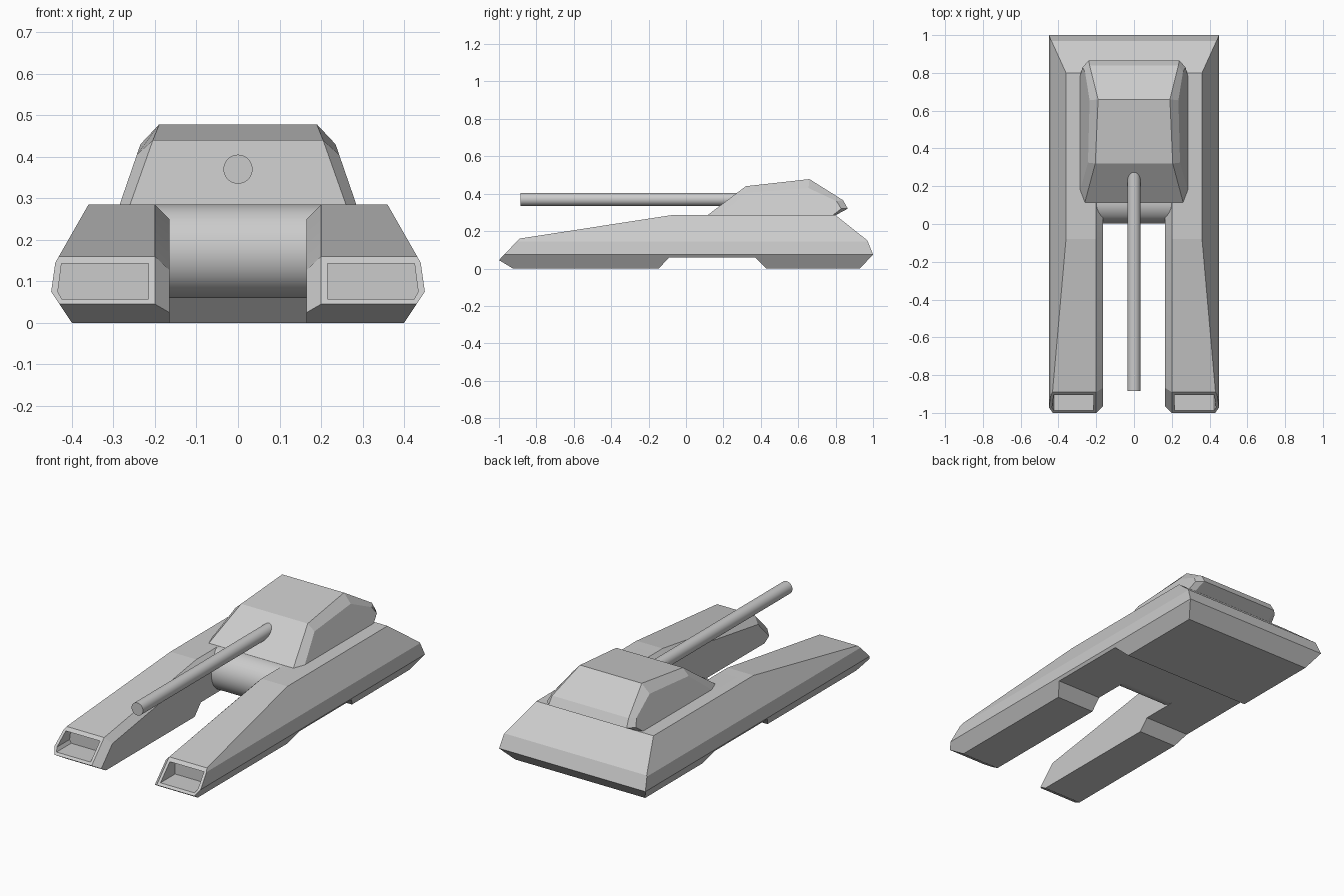
import bpy, bmesh
from math import sin, cos, pi, radians

if "Cube" in bpy.data.objects:
    bpy.data.objects.remove(bpy.data.objects["Cube"])


def loft(name, rings):
    """Closed solid skinned through rings with equal point counts."""
    bm = bmesh.new()
    vs = [[bm.verts.new(p) for p in r] for r in rings]
    n = len(rings[0])
    for a, b in zip(vs, vs[1:]):
        for i in range(n):
            j = (i + 1) % n
            bm.faces.new((a[i], a[j], b[j], b[i]))
    bm.faces.new(vs[0])
    bm.faces.new(vs[-1])
    bmesh.ops.recalc_face_normals(bm, faces=bm.faces)
    me = bpy.data.meshes.new(name)
    bm.to_mesh(me)
    bm.free()
    ob = bpy.data.objects.new(name, me)
    bpy.context.collection.objects.link(ob)
    return ob


def along_x(prof, x):
    return [(x, y, z) for y, z in prof]


def along_y(prof, y, s=1):
    return [(s * x, y, z) for x, z in prof]


def boolean(ob, tool, op):
    """Apply a boolean and remove the tool object."""
    m = ob.modifiers.new(op, 'BOOLEAN')
    m.operation, m.object, m.solver = op, tool, 'EXACT'
    dg = bpy.context.evaluated_depsgraph_get()
    me = bpy.data.meshes.new_from_object(ob.evaluated_get(dg))
    ob.modifiers.clear()
    ob.data = me
    bpy.data.objects.remove(tool)


def smooth(ob, deg):
    ob.data.shade_smooth()
    ob.data.set_sharp_from_angle(angle=radians(deg))


# Rear hull with a rounded front wall between the prongs
R, CY, CZ, N = 0.1125, 0.115, 0.1725, 32
arc = [(CY - R * sin(pi * i / N), CZ - R * cos(pi * i / N)) for i in range(N + 1)]
rear = arc + [(0.80, 0.285), (0.97, 0.15), (1, 0.075), (0.93, 0), (0.43, 0), (0.37, 0.06)]
hull = loft("hull", [along_x(rear, -0.5), along_x(rear, 0.5)])

# Front prongs, chamfered on the inner side
outer = [(-1, 0.045), (-0.89, 0.16), (-0.08, 0.285), (0.3, 0.285),
         (0.3, 0.06), (-0.09, 0.06), (-0.145, 0), (-0.925, 0)]
inner = [(-0.966, 0.0246), (-0.868, 0.127), (-0.08, 0.25), (0.3, 0.25)] + outer[4:]
for s in (-1, 1):
    prong = loft("prong", [along_x(inner, s * 0.165), along_x(outer, s * 0.2),
                           along_x(outer, s * 0.5)])
    boolean(hull, prong, 'UNION')

# Sloped flanks: trim everything to the front outline
half = [(0.40, 0), (0.45, 0.075), (0.44, 0.145), (0.36, 0.285)]
half = [(0.40 - 0.0133, -0.02)] + half[1:3] + [(0.3486, 0.305)]
section = half + [(-x, z) for x, z in reversed(half)]
boolean(hull, loft("flank_trim", [along_y(section, -1.2), along_y(section, 1.2)]), 'INTERSECT')

# Recesses in the prong tips
hole = [(0.215, 0.057), (0.424, 0.057), (0.434, 0.075), (0.425, 0.143), (0.215, 0.143)]
for s in (-1, 1):
    boolean(hull, loft("recess", [along_y(hole, -1.2, s), along_y(hole, -0.86, s)]), 'DIFFERENCE')
smooth(hull, 7)

# Turret: centre band, chamfer band and sloping sides
band = [(0.26, 0.115, 0.285), (0.205, 0.32, 0.44), (0.19, 0.66, 0.478),
        (0.235, 0.84, 0.365), (0.24, 0.865, 0.32), (0.25, 0.80, 0.285)]
side = [(0.18, 0.285), (0.325, 0.405), (0.655, 0.43), (0.805, 0.36),
        (0.83, 0.32), (0.785, 0.285)]
side = [(0.285 - 0.05 * (z - 0.285) / 0.145, y, z) for y, z in side]
turret = loft("turret", [[(s * x, y, z) for x, y, z in r]
                         for s, r in ((-1, side), (-1, band), (1, band), (1, side))])

# Gun barrel
ring = [(0.035 * cos(2 * pi * i / 32), 0.37 + 0.035 * sin(2 * pi * i / 32)) for i in range(32)]
barrel = loft("gun_barrel", [along_y(ring, -0.885), along_y(ring, 0.34)])
smooth(barrel, 30)
